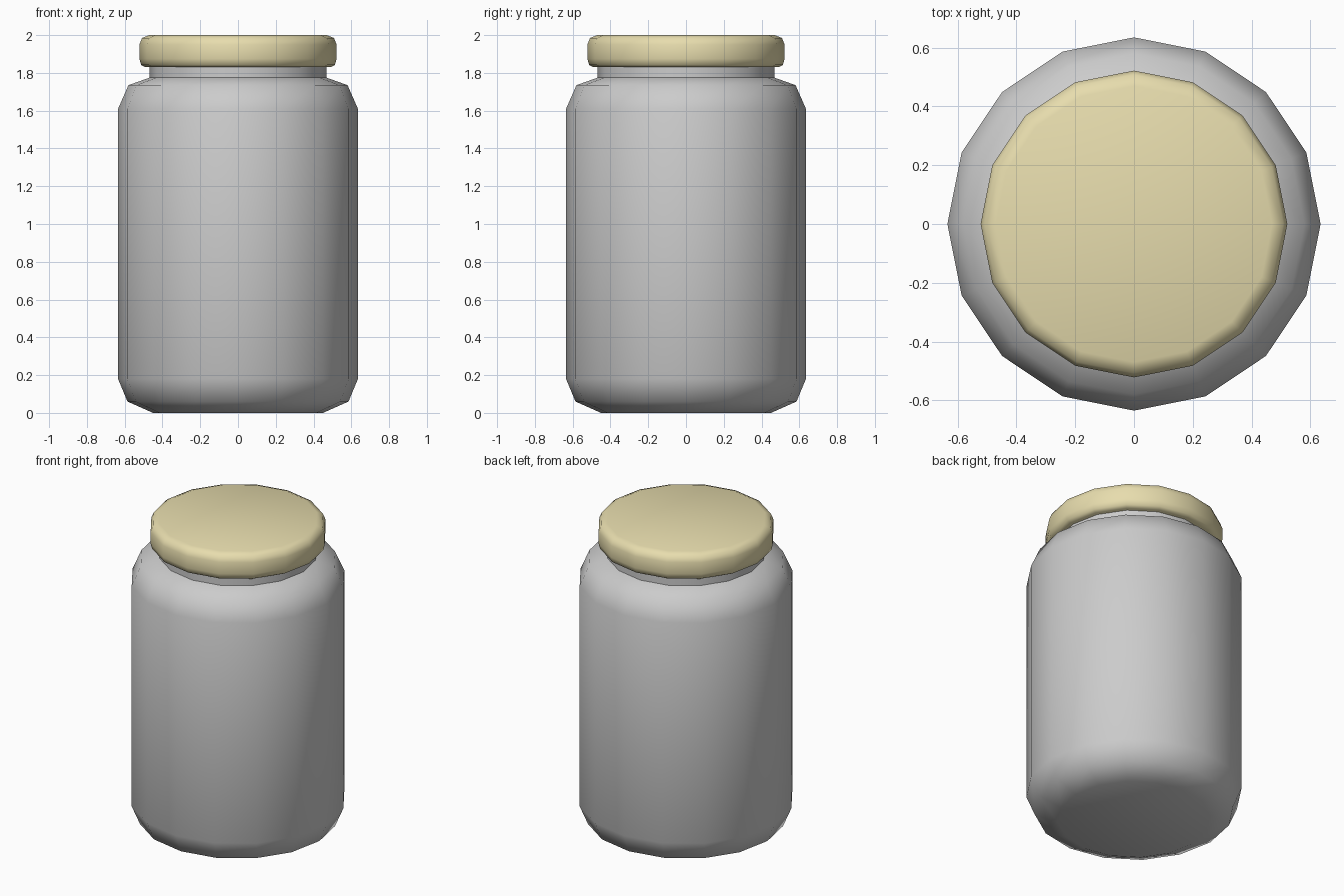
import bpy, bmesh, math

if "Cube" in bpy.data.objects:
    bpy.data.objects.remove(bpy.data.objects["Cube"])

SIDES = 16


def lathe(name, profile, color=None):
    """Revolve an (r, z) profile around z; the ends are closed with flat caps."""
    bm = bmesh.new()
    rings = []
    for r, z in profile:
        rings.append([bm.verts.new((r * math.cos(2 * math.pi * i / SIDES),
                                    r * math.sin(2 * math.pi * i / SIDES), z))
                      for i in range(SIDES)])
    for a, b in zip(rings, rings[1:]):
        for i in range(SIDES):
            j = (i + 1) % SIDES
            bm.faces.new((a[i], a[j], b[j], b[i]))
    bm.faces.new(rings[0][::-1])
    bm.faces.new(rings[-1])
    bmesh.ops.recalc_face_normals(bm, faces=bm.faces[:])
    mesh = bpy.data.meshes.new(name)
    bm.to_mesh(mesh)
    bm.free()
    obj = bpy.data.objects.new(name, mesh)
    bpy.context.collection.objects.link(obj)
    if color:
        mat = bpy.data.materials.new(name + "_paint")
        mat.diffuse_color = color
        mat.use_nodes = True
        mat.node_tree.nodes["Principled BSDF"].inputs["Base Color"].default_value = mat.diffuse_color
        mesh.materials.append(mat)
    bpy.ops.object.select_all(action='DESELECT')
    obj.select_set(True)
    bpy.context.view_layer.objects.active = obj
    bpy.ops.object.shade_smooth_by_angle(angle=math.radians(55))
    return obj


# Jar body: chamfered base, straight wall, sloped shoulder and neck
lathe("jar_body", [(0.45, 0.0), (0.585, 0.06), (0.635, 0.18), (0.635, 1.61),
                   (0.58, 1.735), (0.468, 1.775), (0.468, 1.84)])

# Lid: wide disc with rounded rims
lathe("lid", [(0.49, 1.83), (0.513, 1.842), (0.522, 1.875), (0.522, 1.95),
              (0.508, 1.985), (0.47, 2.0)], (0.80, 0.72, 0.42, 1.0))
